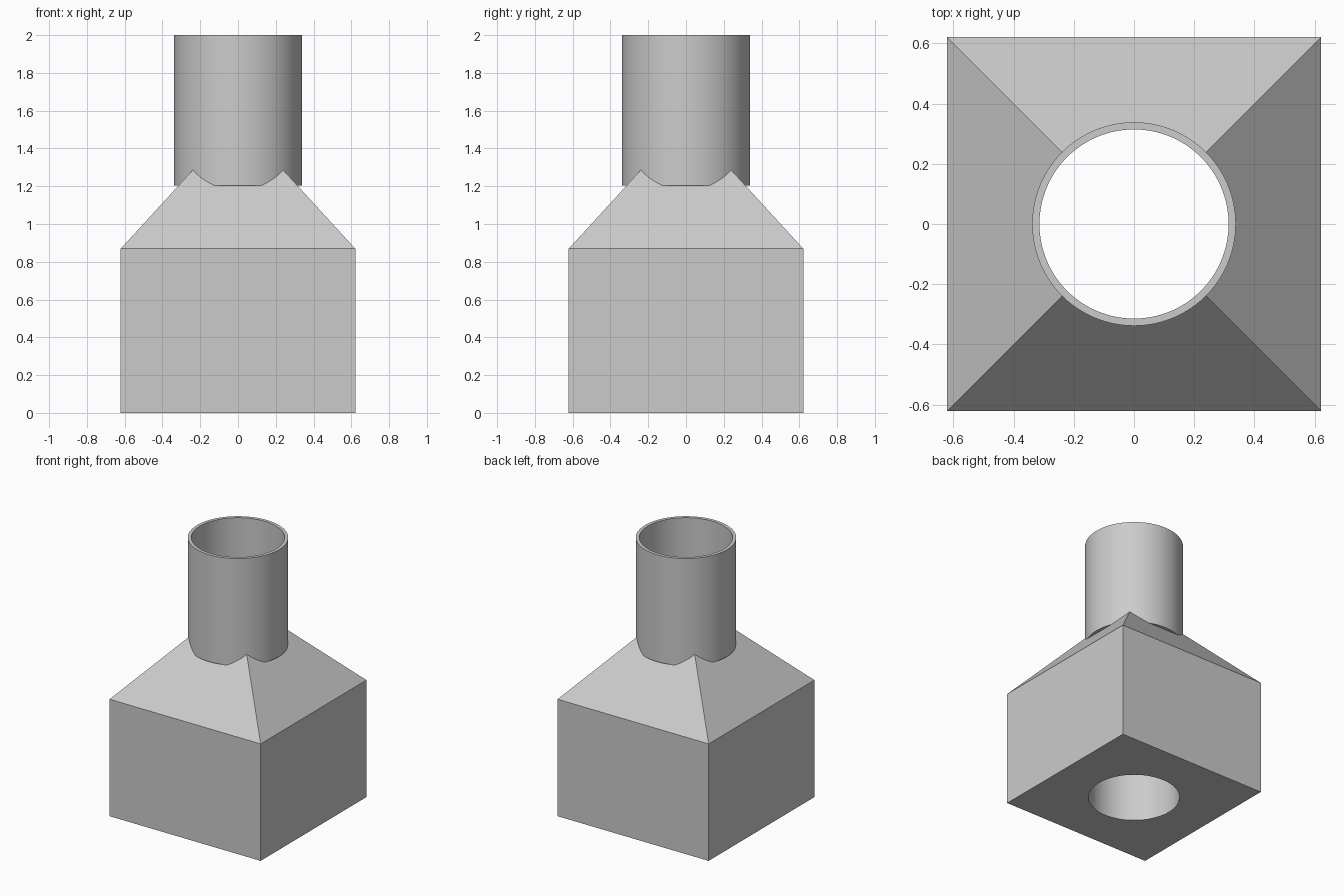
import bpy
import bmesh
from math import radians

cube = bpy.data.objects.get("Cube")
if cube:
    bpy.data.objects.remove(cube, do_unlink=True)

HALF = 0.621          # half width of the square base
SHOULDER = 0.869      # top of the straight walls
APEX = 1.547          # where the sloping sides would meet
COLLAR = 1.205        # underside of the tube
TOP = 2.0
OUTER, BORE = 0.338, 0.314
SIDES = 128

grey = bpy.data.materials.new("light grey")
grey.use_nodes = True
colour = (0.6, 0.6, 0.6, 1)
grey.diffuse_color = colour
grey.node_tree.nodes["Principled BSDF"].inputs["Base Color"].default_value = colour


def finish(name, bm):
    bmesh.ops.recalc_face_normals(bm, faces=bm.faces)
    mesh = bpy.data.meshes.new(name)
    bm.to_mesh(mesh)
    bm.free()
    obj = bpy.data.objects.new(name, mesh)
    bpy.context.collection.objects.link(obj)
    mesh.materials.append(grey)
    return obj


def cylinder(name, radius, bottom, top):
    bm = bmesh.new()
    bmesh.ops.create_cone(bm, cap_ends=True, segments=SIDES, radius1=radius,
                          radius2=radius, depth=top - bottom)
    bmesh.ops.translate(bm, verts=bm.verts, vec=(0, 0, (bottom + top) / 2))
    return finish(name, bm)


def drill(obj, cutter):
    mod = obj.modifiers.new("bore", 'BOOLEAN')
    mod.operation = 'DIFFERENCE'
    mod.solver = 'EXACT'
    mod.object = cutter
    bpy.ops.object.select_all(action='DESELECT')
    bpy.context.view_layer.objects.active = obj
    obj.select_set(True)
    bpy.ops.object.modifier_apply(modifier=mod.name)
    bpy.ops.object.shade_smooth_by_angle(angle=radians(20))


# Square base with sloping shoulders
bm = bmesh.new()
corners = [(-HALF, -HALF), (HALF, -HALF), (HALF, HALF), (-HALF, HALF)]
low = [bm.verts.new((x, y, 0)) for x, y in corners]
high = [bm.verts.new((x, y, SHOULDER)) for x, y in corners]
tip = bm.verts.new((0, 0, APEX))
bm.faces.new(low)
for i in range(4):
    j = (i + 1) % 4
    bm.faces.new((low[i], low[j], high[j], high[i]))
    bm.faces.new((high[i], high[j], tip))
base = finish("square_base", bm)

# Round tube above the shoulders
tube = cylinder("round_tube", OUTER, COLLAR, TOP)

# Straight bore through both parts
cutter = cylinder("bore_cutter", BORE, -0.5, TOP + 0.5)
for part in (base, tube):
    drill(part, cutter)
bpy.data.objects.remove(cutter, do_unlink=True)
